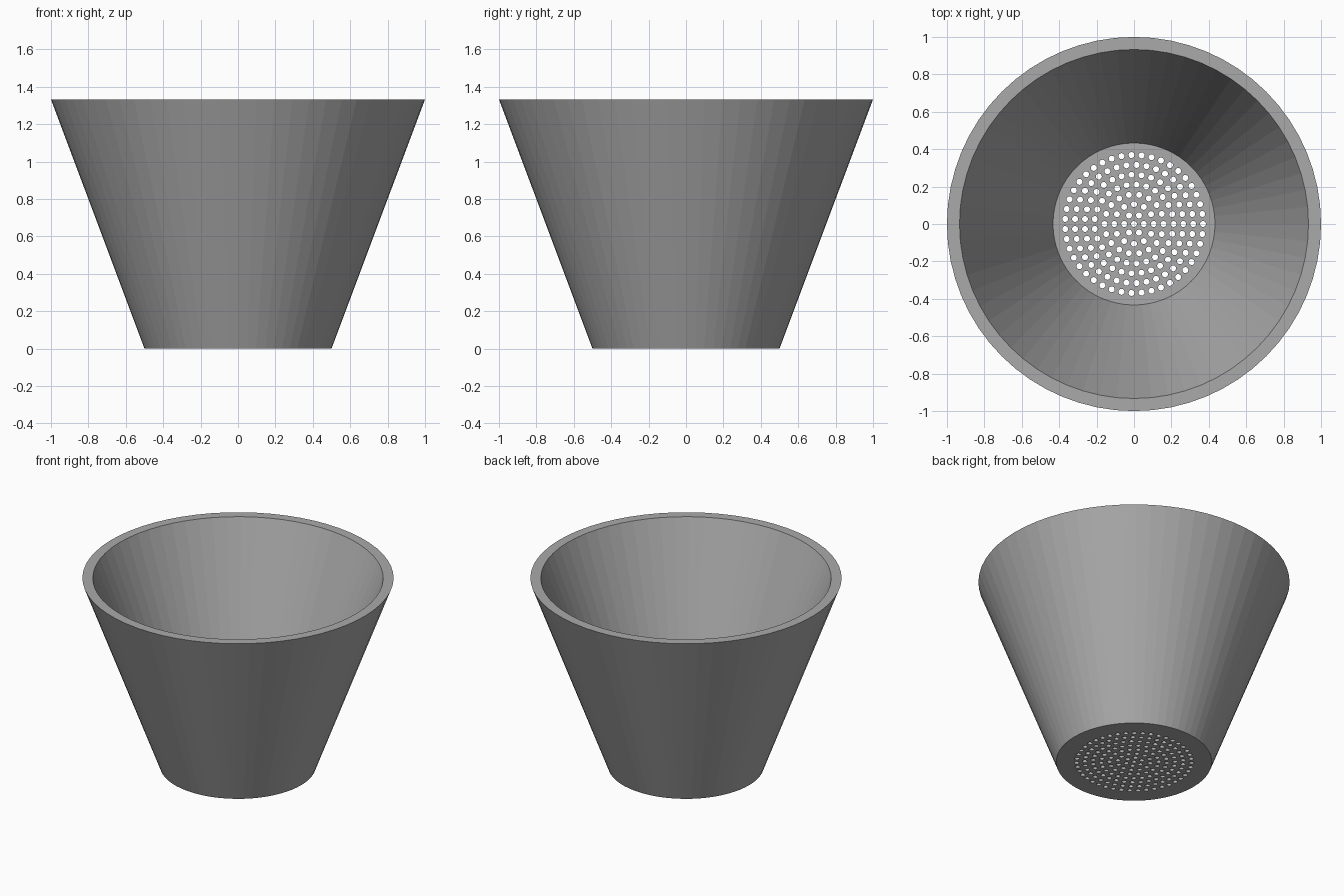
import bpy, bmesh, math
from mathutils import Matrix

if "Cube" in bpy.data.objects:
    bpy.data.objects.remove(bpy.data.objects["Cube"], do_unlink=True)

HEIGHT, FLOOR = 1.333, 0.067
SIDES = 64

grey = bpy.data.materials.new("grey")
grey.use_nodes = True
colour = (0.4, 0.4, 0.4, 1)
grey.diffuse_color = colour
grey.node_tree.nodes["Principled BSDF"].inputs["Base Color"].default_value = colour


def make_object(name, bm):
    bmesh.ops.recalc_face_normals(bm, faces=bm.faces)
    mesh = bpy.data.meshes.new(name)
    bm.to_mesh(mesh)
    bm.free()
    obj = bpy.data.objects.new(name, mesh)
    bpy.context.collection.objects.link(obj)
    mesh.materials.append(grey)
    return obj


# Tapered pot: outer wall, rim, inner wall and floor from one profile
bm = bmesh.new()
profile = [(0.5, 0), (1.0, HEIGHT), (0.933, HEIGHT), (0.433, FLOOR)]
rings = []
for r, z in profile:
    angles = [math.tau * i / SIDES for i in range(SIDES)]
    rings.append([bm.verts.new((r * math.cos(a), r * math.sin(a), z)) for a in angles])
for low, high in zip(rings, rings[1:]):
    for i in range(SIDES):
        j = (i + 1) % SIDES
        bm.faces.new((low[i], low[j], high[j], high[i]))
bm.faces.new(rings[0])
bm.faces.new(rings[-1])
pot = make_object("pot", bm)

# Drainage holes: a centre hole and evenly spaced rings around it
bm = bmesh.new()
SPACING, HOLE_RADIUS = 0.0527, 0.016
for ring in range(8):
    count = max(1, int(math.tau * ring))
    for k in range(count):
        a = math.tau * k / count
        r = ring * SPACING
        place = Matrix.Translation((r * math.cos(a), r * math.sin(a), FLOOR / 2))
        bmesh.ops.create_cone(bm, cap_ends=True, segments=16, radius1=HOLE_RADIUS,
                              radius2=HOLE_RADIUS, depth=FLOOR * 2, matrix=place)
cutter = make_object("hole_cutter", bm)
cutter.hide_render = True

cut = pot.modifiers.new("drainage_holes", "BOOLEAN")
cut.operation = "DIFFERENCE"
cut.solver = "EXACT"
cut.object = cutter

# Apply the cut, then drop the helper
bpy.context.view_layer.objects.active = pot
pot.select_set(True)
bpy.ops.object.modifier_apply(modifier=cut.name)
bpy.data.objects.remove(cutter, do_unlink=True)
